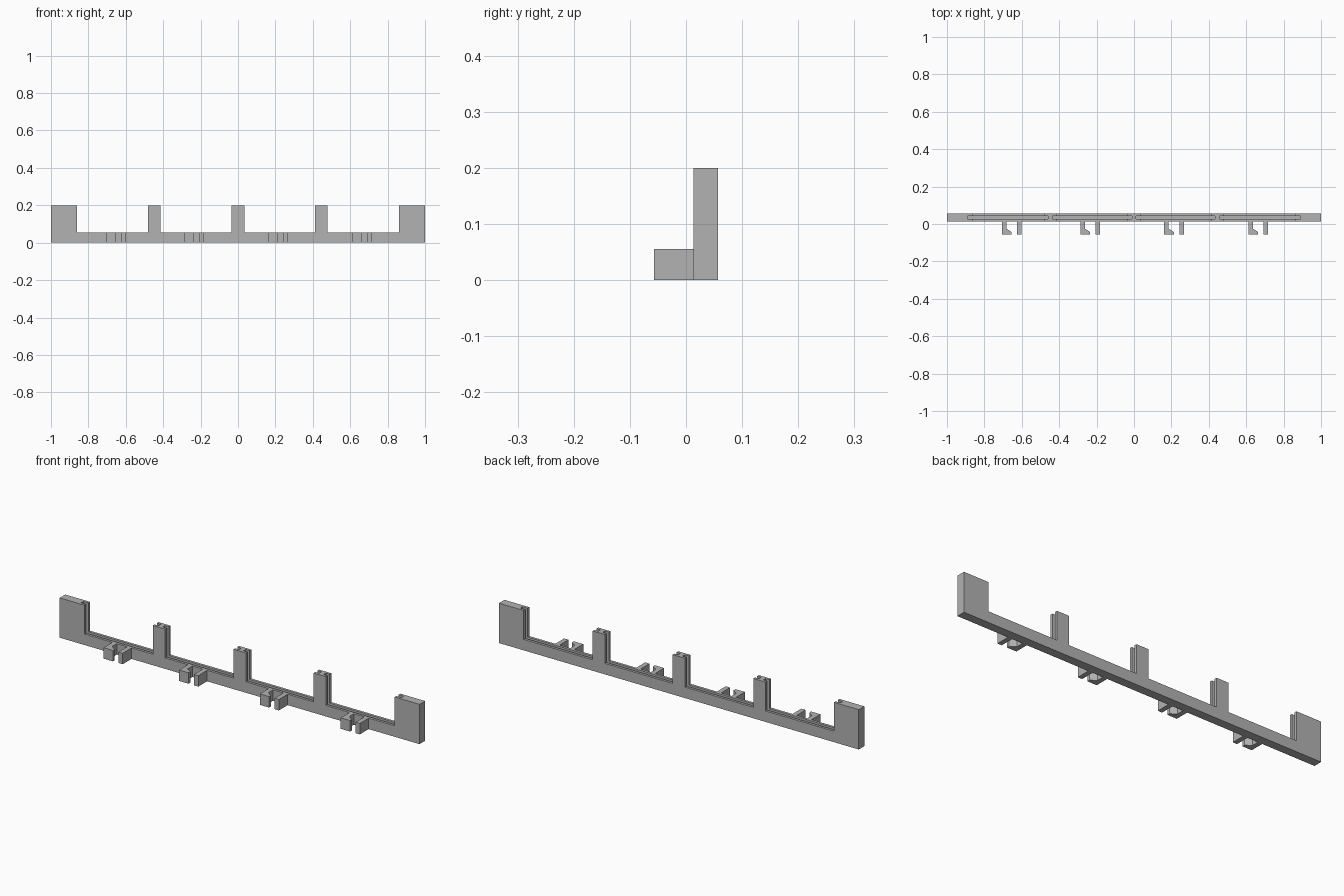
import bpy, bmesh

cube = bpy.data.objects.get("Cube")
if cube:
    bpy.data.objects.remove(cube)

grey = bpy.data.materials.new("plain grey")
grey.use_nodes = True
colour = (0.45, 0.45, 0.45, 1)
grey.diffuse_color = colour
grey.node_tree.nodes["Principled BSDF"].inputs["Base Color"].default_value = colour


def prism(name, outline, direction, lo, hi):
    """Extrude an outline along y (outline in xz) or z (outline in xy)."""
    bm = bmesh.new()
    place = (lambda a, b: (a, lo, b)) if direction == "y" else (lambda a, b: (a, b, lo))
    face = bm.faces.new([bm.verts.new(place(a, b)) for a, b in outline])
    moved = bmesh.ops.extrude_face_region(bm, geom=[face])["geom"]
    step = (0, hi - lo, 0) if direction == "y" else (0, 0, hi - lo)
    bmesh.ops.translate(bm, vec=step, verts=[v for v in moved if isinstance(v, bmesh.types.BMVert)])
    bmesh.ops.recalc_face_normals(bm, faces=bm.faces)
    mesh = bpy.data.meshes.new(name)
    bm.to_mesh(mesh)
    bm.free()
    mesh.materials.append(grey)
    obj = bpy.data.objects.new(name, mesh)
    bpy.context.collection.objects.link(obj)
    return obj


def box(name, x0, x1, y0, y1, z0, z1):
    return prism(name, [(x0, y0), (x1, y0), (x1, y1), (x0, y1)], "z", z0, z1)


RAIL, TOP = 0.055, 0.2
FRONT, WALL, BACK = -0.057, 0.013, 0.057
POSTS = [-0.448, 0, 0.445]
HALF, WEB, END = 0.034, 0.012, 0.862

# Rail, end blocks and posts share one silhouette
outline = [(-1, 0), (1, 0), (1, TOP), (END, TOP), (END, RAIL)]
for x in reversed(POSTS):
    outline += [(x + HALF, RAIL), (x + HALF, TOP), (x - HALF, TOP), (x - HALF, RAIL)]
outline += [(-END, RAIL), (-END, TOP), (-1, TOP)]
frame = prism("rail_with_posts", outline, "y", WALL, BACK)

# Panel grooves run between the post webs and into the end blocks
starts = [-0.89] + [x + WEB for x in POSTS]
ends = [x - WEB for x in POSTS] + [0.89]
for x0, x1 in zip(starts, ends):
    groove = box("groove_cutter", x0, x1, 0.026, 0.044, 0.03, TOP + 0.1)
    groove.hide_render = True
    groove.hide_viewport = True
    cut = frame.modifiers.new("panel_groove", "BOOLEAN")
    cut.operation = "DIFFERENCE"
    cut.solver = "EXACT"
    cut.object = groove

# Clip pairs: a barbed hook and a straight prong
for x in [-0.707, -0.287, 0.161, 0.611]:
    hook = [(0, WALL), (0, FRONT), (0.052, FRONT), (0.052, -0.043), (0.024, -0.024), (0.024, WALL)]
    prism("clip_hook", [(x + a, b) for a, b in hook], "z", 0, RAIL)
    box("clip_prong", x + 0.082, x + 0.106, FRONT, WALL, 0, RAIL)
